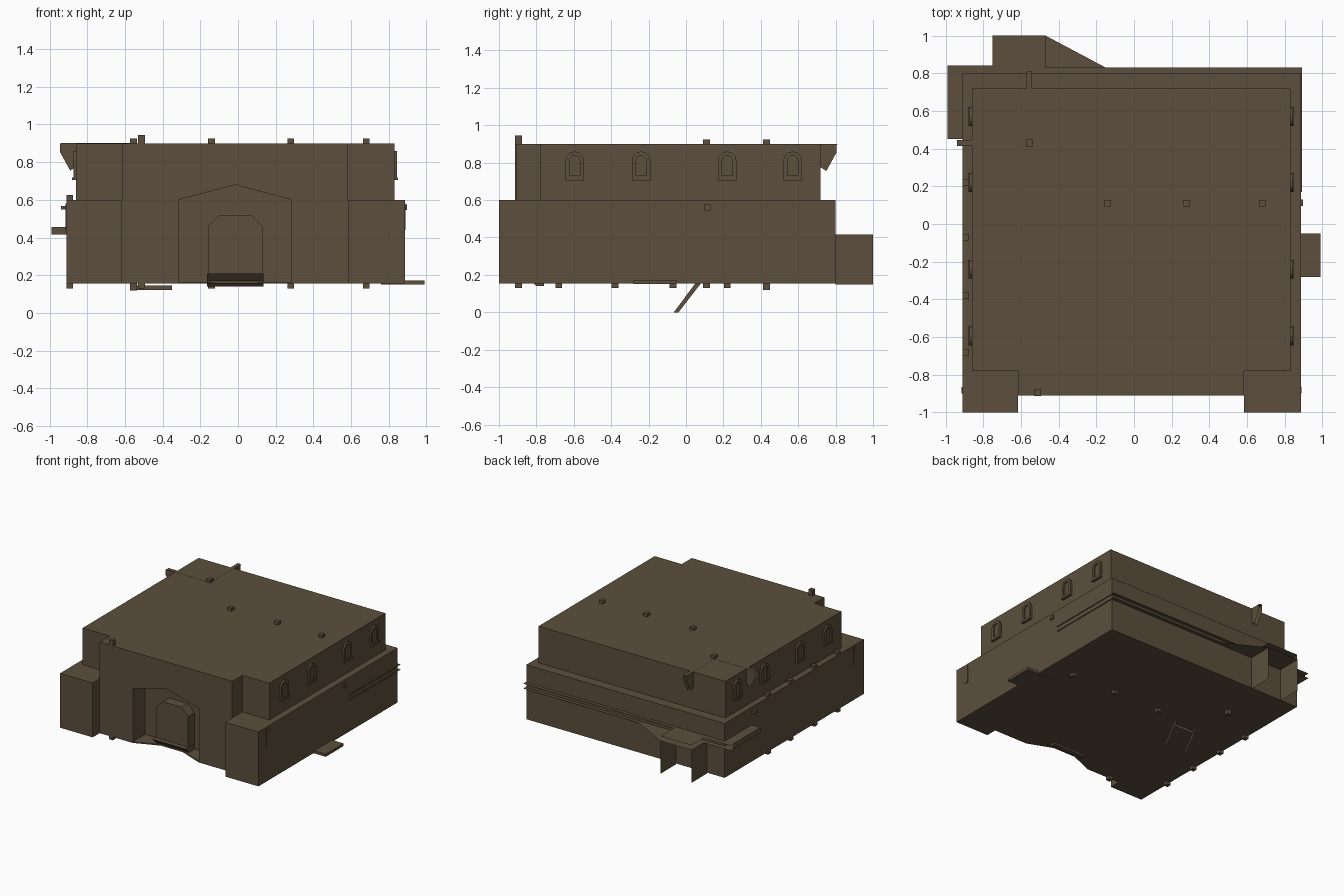
import bpy, bmesh, math
from mathutils import Vector

cube = bpy.data.objects.get("Cube")
if cube:
    bpy.data.objects.remove(cube, do_unlink=True)

stone = bpy.data.materials.new("brown_stone")
stone.use_nodes = True
COLOUR = (0.107, 0.078, 0.047, 1)
stone.diffuse_color = COLOUR
stone.node_tree.nodes["Principled BSDF"].inputs["Base Color"].default_value = COLOUR


def finish(name, bm, closed=True):
    if closed:
        bmesh.ops.recalc_face_normals(bm, faces=bm.faces)
    mesh = bpy.data.meshes.new(name)
    bm.to_mesh(mesh)
    bm.free()
    mesh.materials.append(stone)
    obj = bpy.data.objects.new(name, mesh)
    bpy.context.collection.objects.link(obj)
    return obj


def place(axis, p, q, d):
    """Put a 2D point in the plane across an axis, at depth d."""
    return {"x": (d, p, q), "y": (p, d, q), "z": (p, q, d)}[axis]


def sheet(name, axis, outline, d):
    bm = bmesh.new()
    bm.faces.new([bm.verts.new(place(axis, p, q, d)) for p, q in outline])
    return finish(name, bm, False)


def prism(name, axis, outline, d0, d1):
    bm = bmesh.new()
    face = bm.faces.new([bm.verts.new(place(axis, p, q, d0)) for p, q in outline])
    ext = bmesh.ops.extrude_face_region(bm, geom=[face])
    verts = [v for v in ext["geom"] if isinstance(v, bmesh.types.BMVert)]
    bmesh.ops.translate(bm, verts=verts, vec=Vector(place(axis, 0, 0, d1 - d0)))
    return finish(name, bm)


def box(name, x0, x1, y0, y1, z0, z1):
    return prism(name, "z", [(x0, y0), (x1, y0), (x1, y1), (x0, y1)], z0, z1)


def stud(name, x, y, z0, z1, r=0.018):
    return box(name, x - r, x + r, y - r, y + r, z0, z1)


# Main body: lower storey with two front towers, upper storey with notched corners
lower = prism("lower_storey", "z", [
    (-0.91, -1), (-0.615, -1), (-0.615, -0.91), (0.585, -0.91), (0.585, -1),
    (0.885, -1), (0.885, 0.8), (-0.91, 0.8)], 0.155, 0.6)
upper = prism("upper_storey", "z", [
    (-0.86, -0.78), (-0.615, -0.78), (-0.615, -0.91), (0.585, -0.91),
    (0.585, -0.78), (0.83, -0.78), (0.83, 0.72), (-0.86, 0.72)], 0.6, 0.9)

# Gabled porch recess and the pointed notch in its floor
porch = prism("porch_cutter", "y", [
    (-0.315, 0.165), (0.285, 0.165), (0.285, 0.6), (-0.015, 0.68), (-0.315, 0.6)],
    -1.05, -0.75)
notch = prism("notch_cutter", "z", [
    (-0.315, -1.05), (0.285, -1.05), (0.285, -0.91), (-0.02, -0.79), (-0.315, -0.91)],
    0.1, 0.2)
for body, cutters in ((lower, (notch, porch)), (upper, (porch,))):
    for cutter in cutters:
        mod = body.modifiers.new("cut", "BOOLEAN")
        mod.operation = "DIFFERENCE"
        mod.solver = "EXACT"
        mod.object = cutter
        bpy.context.view_layer.objects.active = body
        bpy.ops.object.modifier_apply(modifier=mod.name)
for cutter in (porch, notch):
    bpy.data.objects.remove(cutter, do_unlink=True)

# Door block with clipped top corners, and its undercut threshold
prism("door_block", "y", [
    (-0.16, 0.155), (0.13, 0.155), (0.13, 0.46), (0.07, 0.52), (-0.1, 0.52),
    (-0.16, 0.46)], -0.83, -0.74)
prism("door_threshold", "x", [
    (-0.87, 0.21), (-0.8, 0.14), (-0.76, 0.14), (-0.76, 0.21)], -0.165, 0.135)


# Arched window frames along both sides
def arch(y, half, spring, sill, steps=6):
    pts = [(y + half * math.cos(math.pi * i / steps),
            spring + half * math.sin(math.pi * i / steps)) for i in range(steps + 1)]
    return [(y + half, sill)] + pts + [(y - half, sill)]


def window(name, x, side, y):
    outer, inner = arch(y, 0.05, 0.81, 0.715), arch(y, 0.028, 0.81, 0.73)
    bm = bmesh.new()
    rings = [[bm.verts.new((d, p, q)) for p, q in loop] for loop, d in (
        (outer, x), (outer, x + side * 0.014), (inner, x + side * 0.014), (inner, x))]
    n = len(outer)
    for a, b in zip(rings, rings[1:]):
        for i in range(n):
            j = (i + 1) % n
            bm.faces.new((a[i], a[j], b[j], b[i]))
    finish(name, bm)
    sheet(name + "_pane", "x", arch(y, 0.028, 0.81, 0.73), x + side * 0.003)
    box(name + "_sill", *sorted((x, x + side * 0.02)), y - 0.05, y + 0.05, 0.705, 0.718)


for side, x, word in ((1, 0.83, "left"), (-1, -0.86, "right")):
    for i, y in enumerate((-0.595, -0.24, 0.22, 0.57)):
        window(f"{word}_window_{i + 1}", x, side, y)

# Slit plates on the tower sides
for word, x0, x1 in (("left", 0.88, 0.89), ("right", -0.915, -0.905)):
    box(word + "_tower_slit", x0, x1, -0.9, -0.865, 0.44, 0.58)

# Paired thin ledges round the back, with the deck at one corner
ledge = [(0.892, 0.17), (0.892, 0.83), (-0.15, 0.83), (-0.47, 0.83), (-0.47, 1),
         (-0.75, 1), (-0.75, 0.84), (-0.99, 0.84), (-0.99, 0.45), (-0.9, 0.45),
         (-0.9, 0.75), (0.87, 0.75), (0.87, 0.17)]
sheet("upper_ledge", "z", ledge, 0.455)
sheet("lower_ledge", "z", [p for p in ledge if p != (-0.47, 0.83)], 0.415)
sheet("ledge_front_end", "y",
      [(-0.99, 0.415), (-0.91, 0.415), (-0.91, 0.455), (-0.99, 0.455)], 0.45)
sheet("ledge_outer_edge", "x",
      [(0.45, 0.415), (0.8, 0.415), (0.8, 0.455), (0.45, 0.455)], -0.99)
for i, x in enumerate((-0.75, -0.47)):
    sheet(f"back_fin_{i + 1}", "x", [(0.8, 0.148), (1, 0.148), (1, 0.415), (0.8, 0.415)], x)

# Studs through the roof and the underside
for i, (x, y) in enumerate(((-0.14, 0.11), (0.28, 0.11), (0.68, 0.11), (-0.555, 0.43))):
    stud(f"roof_stud_{i + 1}", x, y, 0.895, 0.925)
    stud(f"floor_stud_{i + 1}", x, y, 0.12 if i == 3 else 0.13, 0.16)
for i, y in enumerate((-0.68, -0.38, -0.07, 0.22)):
    stud(f"edge_floor_stud_{i + 1}", -0.893, y, 0.13, 0.16)
    stud(f"edge_top_stud_{i + 1}", -0.893, y, 0.595, 0.625)

# Corner pole beside the front tower
box("front_pole", -0.53, -0.493, -0.913, -0.876, 0.13, 0.945)

# Roof strips ending in pairs of hanging brackets
box("side_roof_strip", -0.94, -0.555, 0.415, 0.445, 0.897, 0.901)
box("back_roof_strip", -0.57, -0.54, 0.43, 0.81, 0.897, 0.901)
drop = [(0, 0.9), (0.085, 0.9), (0.085, 0.855), (0.03, 0.755), (0, 0.775)]
for i, s in enumerate((-0.015, 0.015)):
    sheet(f"side_bracket_{i + 1}", "y", [(-0.86 - p, z) for p, z in drop], 0.43 + s)
    sheet(f"back_bracket_{i + 1}", "x", [(0.72 + p, z) for p, z in drop], -0.555 + s)

# Small wall knobs, side step, and the slanted legs with their crossbar
box("right_knob", -0.94, -0.905, 0.415, 0.445, 0.548, 0.568)
box("left_knob", 0.88, 0.897, 0.095, 0.13, 0.545, 0.575)
box("side_step", 0.76, 0.99, -0.28, -0.05, 0.15, 0.172)
for i, x in enumerate((-0.54, -0.35)):
    sheet(f"slanted_leg_{i + 1}", "x",
          [(-0.065, 0), (-0.04, 0), (0.08, 0.155), (0.05, 0.155)], x)
sheet("leg_crossbar", "y",
      [(-0.54, 0.122), (-0.35, 0.122), (-0.35, 0.145), (-0.54, 0.145)], 0.045)
